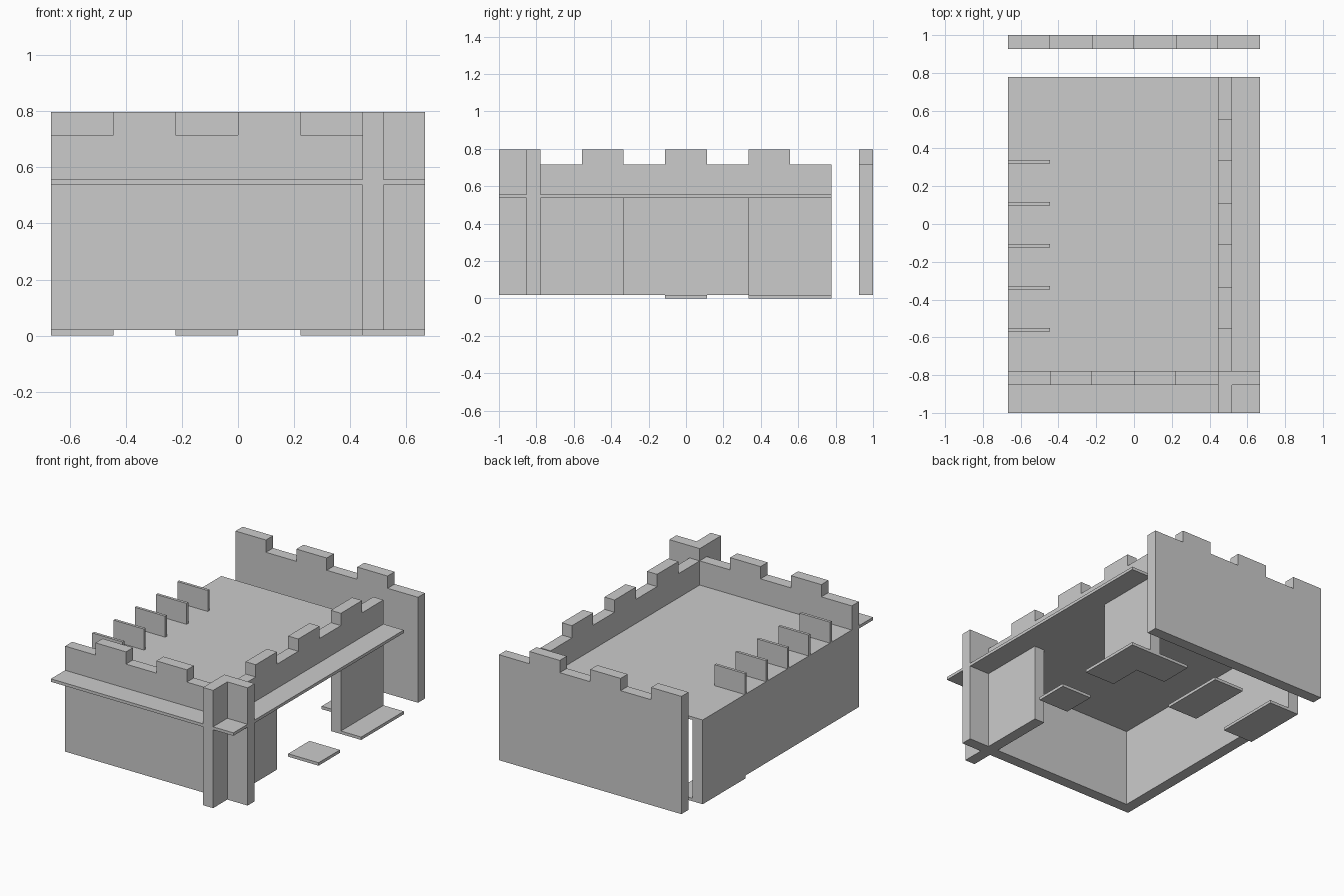
import bpy
import bmesh
from mathutils import Vector

if "Cube" in bpy.data.objects:
    bpy.data.objects.remove(bpy.data.objects["Cube"])

U = 2 / 9            # grid module
W = 0.074            # wall thickness
T = 0.0195           # plate thickness
X, Y = 3 * U, 3.5 * U
SLAB, TOP, LOW = 0.537, 0.797, 0.716


def extrude(name, profile, to_3d, depth):
    """Solid from a flat outline, pushed along a depth vector."""
    bm = bmesh.new()
    face = bm.faces.new([bm.verts.new(to_3d(a, b)) for a, b in profile])
    moved = bmesh.ops.extrude_face_region(bm, geom=[face])["geom"]
    verts = [v for v in moved if isinstance(v, bmesh.types.BMVert)]
    bmesh.ops.translate(bm, verts=verts, vec=Vector(depth))
    bmesh.ops.recalc_face_normals(bm, faces=bm.faces)
    mesh = bpy.data.meshes.new(name)
    bm.to_mesh(mesh)
    bm.free()
    obj = bpy.data.objects.new(name, mesh)
    bpy.context.collection.objects.link(obj)
    return obj


def plate(name, outline, z, height=T):
    return extrude(name, outline, lambda a, b: (a, b, z), (0, 0, height))


def box(name, x0, x1, y0, y1, z0, z1):
    return plate(name, [(x0, y0), (x1, y0), (x1, y1), (x0, y1)], z0, z1 - z0)


def battlements(start, count, high):
    """Stepped top edge, alternating merlon and gap once per module."""
    points = []
    for i in range(count):
        z = TOP if (i % 2 == 0) == high else LOW
        points += [(start + i * U, z), (start + (i + 1) * U, z)]
    return points


# Front wall and the detached back wall, with opposite merlon patterns
for name, y, high in (("front_wall", -Y - W, False), ("back_wall", 1 - W, True)):
    outline = [(X, T), (-X, T)] + battlements(-X, 6, high)
    extrude(name, outline, lambda a, b: (a, y, b), (0, W, 0))

# Right wall crosses the front wall and has a wide gate opening
gate = 1.5 * U
outline = [(Y, T), (gate, T), (gate, SLAB), (-gate, SLAB), (-gate, T), (-1, T)]
outline += battlements(-1, 8, True)
extrude("right_wall", outline, lambda a, b: (2 * U, a, b), (W, 0, 0))

# Left wall only reaches the underside of the upper floor
box("left_wall", -X, -X + W, -Y, Y, T, SLAB)

# Upper floor
box("upper_floor", -X, X, -1, Y, SLAB, SLAB + T)

# Row of upright fins along the left edge
for i in range(5):
    y = -2.5 * U + i * U
    box(f"floor_fin_{i + 1}", -X, -2 * U, y - 0.0135, y + 0.005, SLAB + T, 0.695)

# Loose ground tiles
box("ground_tile_left", -X, -2 * U, gate, Y, 0, T)
box("ground_tile_middle", -U, 0, gate, Y, 0, T)
box("ground_tile_gate", 2 * U, X, -U / 2, U / 2, 0, T)
plate("ground_tile_corner", [(2 * U, gate), (X, gate), (X, Y), (U, Y),
                             (U, gate + U), (2 * U, gate + U)], 0)
